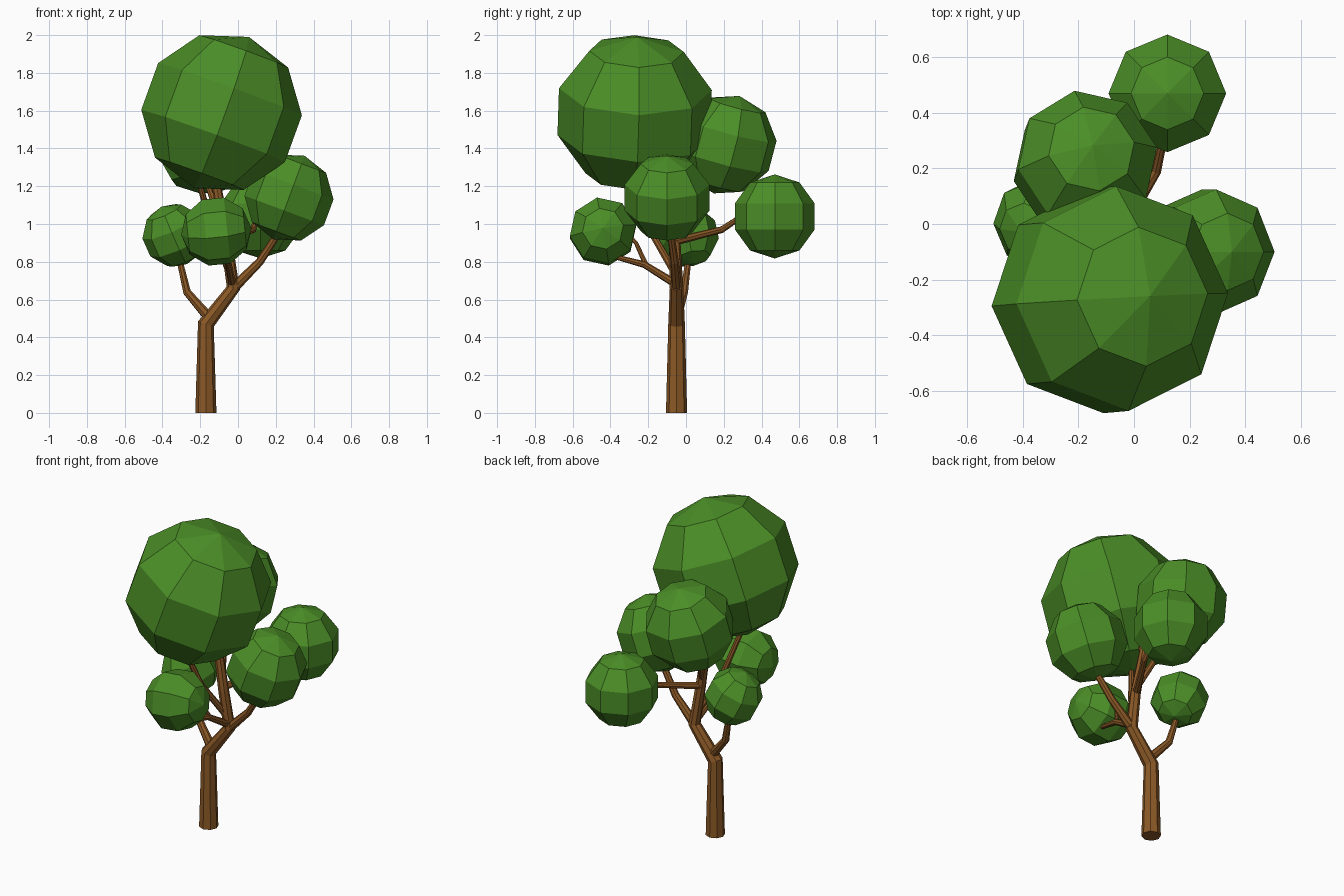
import bpy, bmesh
from math import radians
from mathutils import Vector, Matrix

if "Cube" in bpy.data.objects:
    bpy.data.objects.remove(bpy.data.objects["Cube"])


def material(name, color):
    m = bpy.data.materials.new(name)
    m.diffuse_color = (*color, 1)
    m.use_nodes = True
    m.node_tree.nodes["Principled BSDF"].inputs["Base Color"].default_value = m.diffuse_color
    return m


BARK = material("bark", (0.26, 0.10, 0.02))
LEAF = material("leaf", (0.07, 0.27, 0.02))


def limb(name, points):
    """Eight-sided tapered tube through (x, y, z, radius) points."""
    cu = bpy.data.curves.new(name, "CURVE")
    cu.dimensions = "3D"
    cu.bevel_depth = 1.0
    cu.bevel_resolution = 2
    cu.use_fill_caps = True
    sp = cu.splines.new("POLY")
    sp.use_smooth = False
    sp.points.add(len(points) - 1)
    for p, (x, y, z, r) in zip(sp.points, points):
        p.co = (x, y, z, 1)
        p.radius = r
    cu.materials.append(BARK)
    bpy.context.collection.objects.link(bpy.data.objects.new(name, cu))


def foliage(name, center, radius, axis=(0, 0, 1), spin=0):
    """Coarse ball of leaves whose poles lie along the axis."""
    me = bpy.data.meshes.new(name)
    bm = bmesh.new()
    tilt = Vector((0, 0, 1)).rotation_difference(Vector(axis)).to_matrix().to_4x4()
    bmesh.ops.create_uvsphere(
        bm, u_segments=8, v_segments=5, radius=radius,
        matrix=Matrix.Translation(center) @ tilt @ Matrix.Rotation(radians(spin), 4, "Z"))
    bm.to_mesh(me)
    bm.free()
    me.materials.append(LEAF)
    bpy.context.collection.objects.link(bpy.data.objects.new(name, me))


# Trunk, bending right and then up into the crown
limb("trunk", [(-.17, -.05, 0, .056), (-.17, -.05, .47, .044), (-.025, -.05, .66, .036),
               (-.06, -.06, .90, .031), (-.113, -.05, 1.2, .025), (-.12, -.12, 1.4, .02)])

# Branches
limb("left_branch", [(-.15, -.05, .50, .028), (-.27, -.01, .64, .022),
                     (-.305, .01, .79, .017), (-.33, .01, .92, .014)])
limb("right_branch", [(-.025, -.05, .66, .028), (.115, -.06, .80, .022),
                      (.21, -.08, .945, .019), (.26, -.1, 1.1, .015)])
limb("front_branch", [(-.03, -.05, .68, .022), (-.05, -.22, .785, .018), (-.07, -.37, .825, .013)])
limb("front_twig", [(-.05, -.21, .78, .014), (-.09, -.265, .90, .011), (-.11, -.33, .97, .01)])
limb("back_branch", [(-.06, -.05, .91, .022), (.08, .19, .97, .018),
                     (.10, .28, 1.03, .015), (.12, .40, 1.05, .012)])
limb("crown_branch", [(-.05, -.07, .76, .02), (-.13, -.18, .95, .018), (-.2, -.26, 1.2, .016),
                      (-.2, -.27, 1.35, .013)])
limb("upper_back_branch", [(-.07, -.06, .95, .02), (-.15, .08, 1.18, .017), (-.18, .2, 1.38, .014)])

# Leaf balls
foliage("crown_foliage", (-.087, -.272, 1.59), .426, (.34, .03, .94), 3)
foliage("upper_back_foliage", (-.175, .215, 1.42), .268, (.1, .25, .95), 10)
foliage("right_foliage", (.27, -.1, 1.14), .236, (.35, 0, .94))
foliage("back_foliage", (.12, .47, 1.04), .2225)
foliage("front_foliage", (-.115, -.44, .96), .187, (1, 0, .1), 10)
foliage("left_foliage", (-.337, .005, .94), .17, (-.4, -.2, .9))
